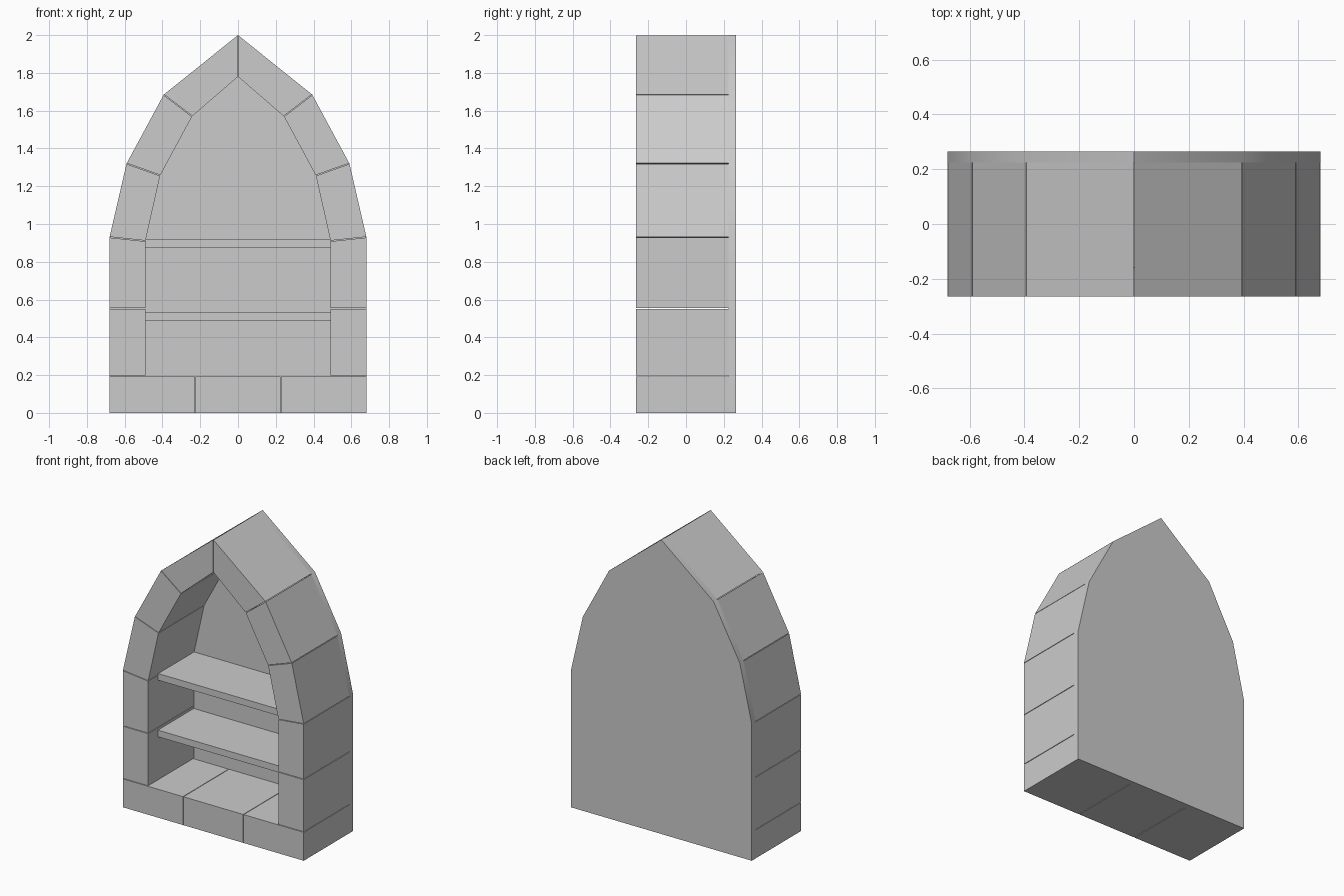
import bpy, bmesh, math
from mathutils import Vector

cube = bpy.data.objects.get("Cube")
if cube:
    bpy.data.objects.remove(cube, do_unlink=True)

stone = bpy.data.materials.new("grey_stone")
stone.use_nodes = True
colour = (0.6, 0.6, 0.6, 1)
stone.diffuse_color = colour
stone.node_tree.nodes["Principled BSDF"].inputs["Base Color"].default_value = colour

FRONT, SEAM, BACK = -0.265, 0.225, 0.265
GAP = 0.004


def prism(name, outline, y0, y1):
    """Extrude an (x, z) outline from y0 to y1."""
    bm = bmesh.new()
    face = bm.faces.new([bm.verts.new((x, y0, z)) for x, z in outline])
    out = bmesh.ops.extrude_face_region(bm, geom=[face])
    moved = [g for g in out["geom"] if isinstance(g, bmesh.types.BMVert)]
    bmesh.ops.translate(bm, verts=moved, vec=(0, y1 - y0, 0))
    bmesh.ops.recalc_face_normals(bm, faces=bm.faces)
    mesh = bpy.data.meshes.new(name)
    bm.to_mesh(mesh)
    bm.free()
    mesh.materials.append(stone)
    obj = bpy.data.objects.new(name, mesh)
    bpy.context.collection.objects.link(obj)
    return obj


def rect(x0, x1, z0, z1):
    return [(x0, z0), (x1, z0), (x1, z1), (x0, z1)]


# Joints of the arch from base to peak: outer point, inner point
joints = [((0.68, 0.195), (0.49, 0.195)),
          ((0.68, 0.553), (0.49, 0.553)),
          ((0.68, 0.93), (0.49, 0.91)),
          ((0.59, 1.32), (0.412, 1.257)),
          ((0.393, 1.685), (0.243, 1.57)),
          ((0, 2), (0, 1.78))]


def shortened(a, b):
    """Pull both ends of an edge in by half the joint gap."""
    a, b = Vector(a), Vector(b)
    step = (b - a).normalized() * GAP / 2
    return a + step, b - step


# Arch blocks on both sides
for side, label in ((1, "left"), (-1, "right")):
    for i, (low, high) in enumerate(zip(joints, joints[1:])):
        o0, o1 = shortened(low[0], high[0])
        i0, i1 = shortened(low[1], high[1])
        outline = [(side * p.x, p.y) for p in (o0, o1, i1, i0)]
        prism(f"{label}_arch_block_{i + 1}", outline, FRONT, SEAM)

# Base blocks
third = 1.36 / 3
for i in range(3):
    x0 = -0.68 + i * third + (GAP / 2 if i > 0 else 0)
    x1 = -0.68 + (i + 1) * third - (GAP / 2 if i < 2 else 0)
    prism(f"base_block_{i + 1}", rect(x0, x1, 0, 0.195 - GAP / 2), FRONT, SEAM)

# Shelves
for name, top in (("lower_shelf", 0.535), ("upper_shelf", 0.92)):
    prism(name, rect(-0.49, 0.49, top - 0.045, top), -0.16, SEAM)

# Back panel following the outside of the arch
half = [(0.68, 0)] + [outer for outer, inner in joints[2:]]
panel = prism("back_panel", half + [(-x, z) for x, z in reversed(half[:-1])], SEAM, BACK)
bpy.ops.object.select_all(action="DESELECT")
panel.select_set(True)
bpy.context.view_layer.objects.active = panel
bpy.ops.object.shade_smooth_by_angle(angle=math.radians(30))
